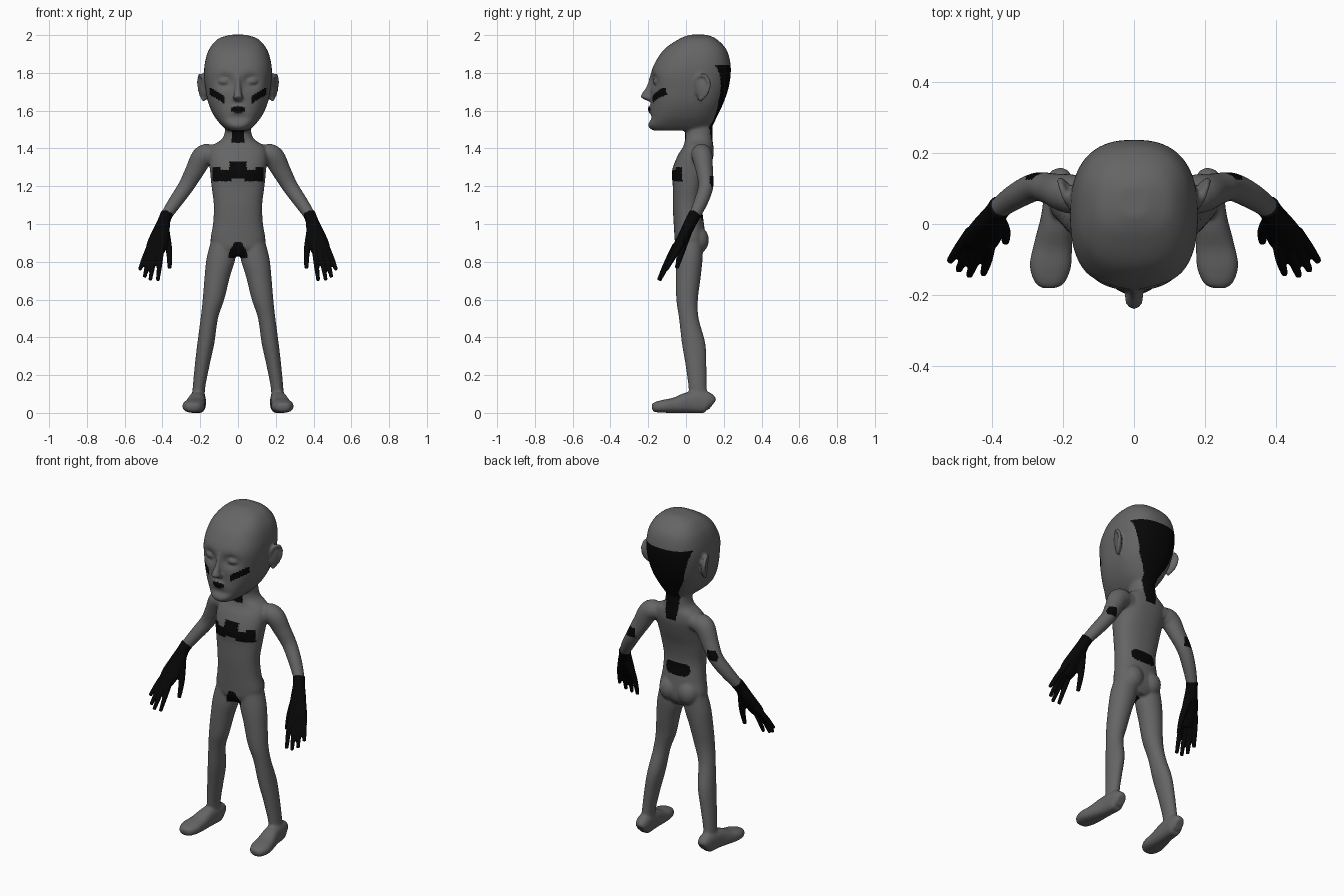
import bpy, bmesh, math
from mathutils import Vector, Matrix

if "Cube" in bpy.data.objects:
    bpy.data.objects.remove(bpy.data.objects["Cube"])


def material(name, value):
    m = bpy.data.materials.new(name)
    m.use_nodes = True
    c = (value, value, value, 1)
    m.diffuse_color = c
    b = m.node_tree.nodes["Principled BSDF"]
    b.inputs["Base Color"].default_value = c
    b.inputs["Roughness"].default_value = 0.8
    return m


grey = material("grey_skin", 0.13)
black = material("black_paint", 0.002)


def spline(points, t):
    """Catmull-Rom sample of a list of equal-length tuples, t in 0..1."""
    n = len(points) - 1
    i = min(int(t * n), n - 1)
    f = t * n - i
    a, b, c, d = (points[min(max(i + k, 0), n)] for k in (-1, 0, 1, 2))
    return [q + f / 2 * (r - p + f * (2 * p - 5 * q + 4 * r - s + f * (3 * (q - r) + s - p)))
            for p, q, r, s in zip(a, b, c, d)]


def loft(bm, points, power=2.0, flat=False, steps=6, sides=40, mirror=1):
    """Closed tube through (x, y, z, rx, ry) sections."""
    count = (len(points) - 1) * steps
    samples = [spline(points, k / count) for k in range(count + 1)]
    centres = [Vector(s[:3]) for s in samples]
    rings = []
    for k, s in enumerate(samples):
        t = centres[min(k + 1, count)] - centres[max(k - 1, 0)]
        t = Vector((0, 0, 1)) if flat else t.normalized()
        u = Vector((1, 0, 0))
        u = (u - t * u.dot(t)).normalized()
        v = t.cross(u)
        ring = []
        for j in range(sides):
            a = 2 * math.pi * j / sides
            ca, sa = math.cos(a), math.sin(a)
            p = (centres[k] + u * math.copysign(abs(ca) ** (2 / power), ca) * s[3]
                 + v * math.copysign(abs(sa) ** (2 / power), sa) * s[4])
            ring.append(bm.verts.new((p.x * mirror, p.y, max(p.z, 0))))
        rings.append(ring)
    faces = [bm.faces.new((r[j], r[(j + 1) % sides], q[(j + 1) % sides], q[j]))
             for r, q in zip(rings, rings[1:]) for j in range(sides)]
    faces += [bm.faces.new(rings[0]), bm.faces.new(rings[-1])]
    bmesh.ops.recalc_face_normals(bm, faces=faces)
    return [v for r in rings for v in r]


def slices(rows):
    """Turn (z, front, back, half width) rows into loft sections."""
    return [(0, (f + b) / 2, z, w, (b - f) / 2) for z, f, b, w in rows]


def ball(bm, centre, size, turn=0):
    m = Matrix.Translation(centre) @ Matrix.Rotation(turn, 4, 'Z') @ Matrix.Diagonal((*size, 1))
    bmesh.ops.create_uvsphere(bm, u_segments=24, v_segments=16, radius=1, matrix=m)


def fuse(bm, name, voxel, smooth, mats):
    """Merge the overlapping volumes into one smooth skin."""
    mesh = bpy.data.meshes.new(name)
    bm.to_mesh(mesh)
    bm.free()
    ob = bpy.data.objects.new(name, mesh)
    bpy.context.collection.objects.link(ob)
    r = ob.modifiers.new("Remesh", 'REMESH')
    r.mode, r.voxel_size = 'VOXEL', voxel
    s = ob.modifiers.new("Smooth", 'SMOOTH')
    s.factor, s.iterations = 0.5, smooth
    deps = bpy.context.evaluated_depsgraph_get()
    result = bpy.data.meshes.new_from_object(ob.evaluated_get(deps))
    ob.modifiers.clear()
    ob.data = result
    result.name = name
    result.materials.clear()
    for m in mats:
        result.materials.append(m)
    for p in result.polygons:
        p.use_smooth = True
        p.material_index = 0
    return ob


body = bmesh.new()

# Head: squarish skull narrowing to the jaw, with hollow eye sockets
head = loft(body, slices([
    (2.002, .02, .11, .04), (1.98, -.035, .16, .105), (1.93, -.11, .21, .15), (1.87, -.155, .232, .172),
    (1.8, -.185, .237, .18), (1.72, -.188, .225, .173), (1.64, -.187, .198, .157),
    (1.57, -.192, .165, .125), (1.52, -.2, .14, .085), (1.495, -.175, .12, .055)]),
    power=2.5, flat=True, sides=72)
for v in head:
    if v.co.y < -.08:
        x, z = abs(v.co.x), v.co.z
        v.co.y += .028 * math.exp(-((x - .07) / .04) ** 2 - ((z - 1.755) / .035) ** 2)
        v.co.y += .012 * math.exp(-((z - 1.56) / .02) ** 2 - (x / .06) ** 2)

# Nose and lips
loft(body, [(0, -.175, 1.79, .012, .015), (0, -.19, 1.73, .014, .018), (0, -.208, 1.69, .02, .026),
            (0, -.205, 1.67, .027, .034), (0, -.185, 1.65, .016, .015)], flat=True, sides=24)
ball(body, (0, -.186, 1.615), (.036, .018, .011))
ball(body, (0, -.186, 1.597), (.03, .017, .01))

# Neck and torso
loft(body, slices([
    (.83, -.035, .075, .06), (.87, -.055, .1, .13), (.92, -.06, .105, .145), (1.0, -.065, .095, .132),
    (1.1, -.07, .085, .128), (1.2, -.07, .1, .14), (1.28, -.074, .125, .148), (1.36, -.045, .145, .155),
    (1.41, -.015, .145, .14), (1.45, -.005, .14, .085), (1.5, -.005, .14, .068), (1.58, 0, .13, .068)]),
    power=2.3, flat=True, sides=64)

for side in (1, -1):
    # Eyelids
    ball(body, (.07 * side, -.15, 1.755), (.035, .026, .021))
    # Ears: a thin shell with a raised rim
    ball(body, (.185 * side, .085, 1.72), (.016, .04, .06), -.35 * side)
    loft(body, [(.175, .05, 1.73, .008, .01), (.19, .065, 1.78, .009, .01), (.203, .1, 1.785, .01, .01),
                (.208, .122, 1.745, .01, .01), (.198, .108, 1.69, .01, .01), (.178, .07, 1.655, .012, .012)],
         sides=12, mirror=side)
    # Buttocks
    ball(body, (.062 * side, .065, .915), (.062, .056, .07))
    # Arms
    loft(body, [(.1, .08, 1.37, .05, .05), (.18, .085, 1.362, .058, .055), (.23, .098, 1.28, .05, .045),
                (.275, .105, 1.2, .042, .04), (.33, .08, 1.12, .037, .037), (.38, .045, 1.045, .03, .03),
                (.39, .03, 1.02, .026, .026)], mirror=side)
    # Legs
    loft(body, [(.08, .025, .92, .06, .065), (.09, .018, .82, .076, .07), (.11, .012, .72, .067, .066),
                (.13, .006, .6, .057, .057), (.152, .015, .5, .046, .052), (.17, .04, .37, .045, .062),
                (.19, .053, .25, .039, .055), (.207, .062, .13, .033, .048), (.21, .07, .04, .034, .05)],
         flat=True, mirror=side)
    # Feet
    loft(body, [(.21, .138, .04, .025, .03), (.21, .11, .055, .04, .056), (.217, .02, .055, .045, .056),
                (.228, -.06, .04, .054, .041), (.236, -.12, .035, .058, .034), (.238, -.165, .03, .042, .026),
                (.238, -.18, .028, .02, .015)], power=2.5, mirror=side)

skin = fuse(body, "body", .0075, 4, (grey, black))


def hair_width(z):
    """Half width of the hair, narrowing to a tail down the neck."""
    rows = [(1.38, .035), (1.55, .05), (1.65, .105), (1.84, .155)]
    for (z0, w0), (z1, w1) in zip(rows, rows[1:]):
        if z0 <= z <= z1:
            return w0 + (w1 - w0) * (z - z0) / (z1 - z0)
    return 0


def painted(c):
    """True where the skin carries a black patch."""
    x, y, z = abs(c.x), c.y, c.z
    if y > .1 and x < hair_width(z):
        return True
    if y > .03 and x < .08 and abs(z - 1.055) < .036 - max(0, x - .055) * .6:
        return True
    if x > .2 and y > .09 and abs(x - .275) < .03 and abs(z - 1.225) < .028 and y > .125:
        return True
    if y > 0.03:
        return False
    cheek = abs(z - 1.675 - (x - .1) * .6) < .02 and .07 < x < .15 and y < -.04
    lips = x < .036 and abs(z - 1.606) < .019 - x * .2 and y < -.15
    throat = x < .032 and 1.43 < z < 1.495 and y > -.09
    band = x < .135 and 1.225 + (.015 if x < .03 else 0) < z < 1.30 - (.012 if .05 < x < .09 else 0)
    crest = x < .045 and 1.29 < z < 1.33
    groin = x < .047 - max(0, z - .85) * .5 and .82 < z < .905
    return cheek or lips or throat or band or crest or groin


for p in skin.data.polygons:
    p.material_index = int(painted(p.center))

# Hands: palm, thumb and four tapering fingers
fingers = [((.385, .015, .97), (.365, -.02, .86), (.362, -.05, .765)),
           ((.405, -.055, .89), (.413, -.1, .8), (.425, -.14, .7)),
           ((.43, -.05, .88), (.447, -.1, .8), (.465, -.145, .702)),
           ((.45, -.04, .88), (.475, -.09, .8), (.495, -.13, .718)),
           ((.46, -.02, .9), (.495, -.07, .82), (.52, -.105, .757))]
for side, label in ((1, "left"), (-1, "right")):
    hand = bmesh.new()
    loft(hand, [(.376, .05, 1.055, .034, .034), (.39, .03, 1.02, .033, .033), (.41, -.005, .95, .047, .03),
                (.432, -.045, .88, .054, .025), (.442, -.065, .84, .042, .018)], mirror=side)
    for i, path in enumerate(fingers):
        radii = (.022, .017, .011) if i == 0 else (.016, .0145, .01)
        loft(hand, [(*p, r, r) for p, r in zip(path, radii)], sides=16, mirror=side)
    fuse(hand, label + "_hand", .005, 2, (black,))
